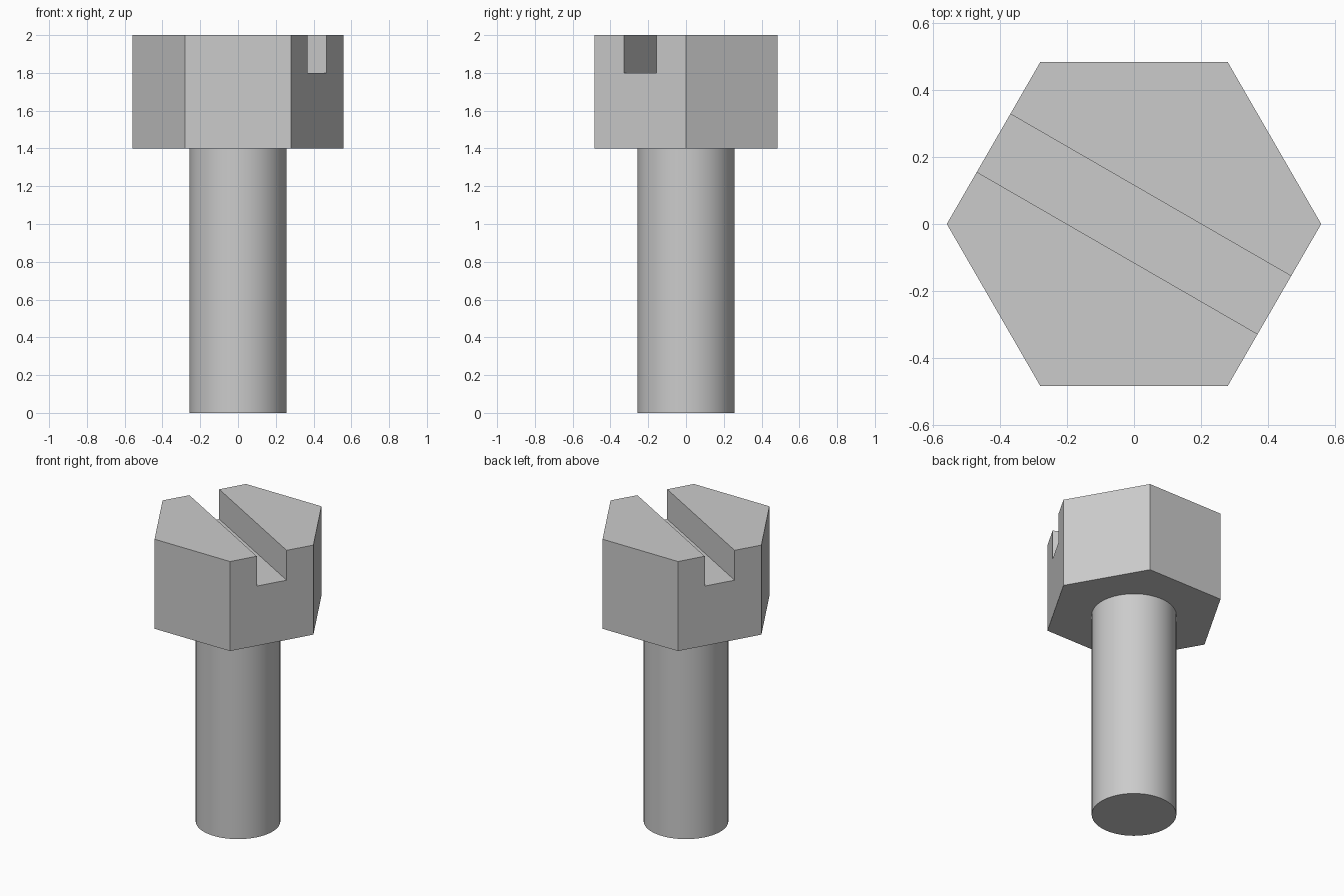
import bpy
import bmesh
from math import radians
from mathutils import Matrix

cube = bpy.data.objects.get("Cube")
if cube:
    bpy.data.objects.remove(cube, do_unlink=True)

GREY = (0.6, 0.6, 0.6, 1)
steel = bpy.data.materials.new("grey steel")
steel.use_nodes = True
steel.diffuse_color = GREY
steel.node_tree.nodes["Principled BSDF"].inputs["Base Color"].default_value = GREY


def prism(name, sides, radius, bottom, top):
    """Upright regular prism with its first corner on the +x axis."""
    bm = bmesh.new()
    ring = [Matrix.Rotation(radians(360 * i / sides), 3, "Z") for i in range(sides)]
    base = bm.faces.new([bm.verts.new(r.col[0] * radius) for r in ring])
    side = bmesh.ops.extrude_face_region(bm, geom=[base])["geom"]
    bmesh.ops.translate(bm, vec=(0, 0, top - bottom),
                        verts=[g for g in side if isinstance(g, bmesh.types.BMVert)])
    bmesh.ops.translate(bm, vec=(0, 0, bottom), verts=bm.verts)
    bmesh.ops.recalc_face_normals(bm, faces=bm.faces)
    mesh = bpy.data.meshes.new(name)
    bm.to_mesh(mesh)
    bm.free()
    obj = bpy.data.objects.new(name, mesh)
    bpy.context.collection.objects.link(obj)
    mesh.materials.append(steel)
    return obj


# Round shank
shank = prism("shank", 64, 0.257, 0, 1.4)
bpy.ops.object.select_all(action="DESELECT")
shank.select_set(True)
bpy.context.view_layer.objects.active = shank
bpy.ops.object.shade_smooth_by_angle(angle=radians(30))

# Hexagonal head
head = prism("hex_head", 6, 0.559, 1.4, 2)

# Diagonal screwdriver slot cut through the top of the head
bpy.ops.mesh.primitive_cube_add(size=1, location=(0, 0, 2), rotation=(0, 0, radians(-30)))
cutter = bpy.context.object
cutter.name = "slot_cutter"
cutter.scale = (2, 0.2, 0.4)
cutter.data.materials.append(steel)
cutter.hide_render = True
cutter.hide_set(True)
slot = head.modifiers.new("slot", "BOOLEAN")
slot.operation = "DIFFERENCE"
slot.solver = "EXACT"
slot.object = cutter
